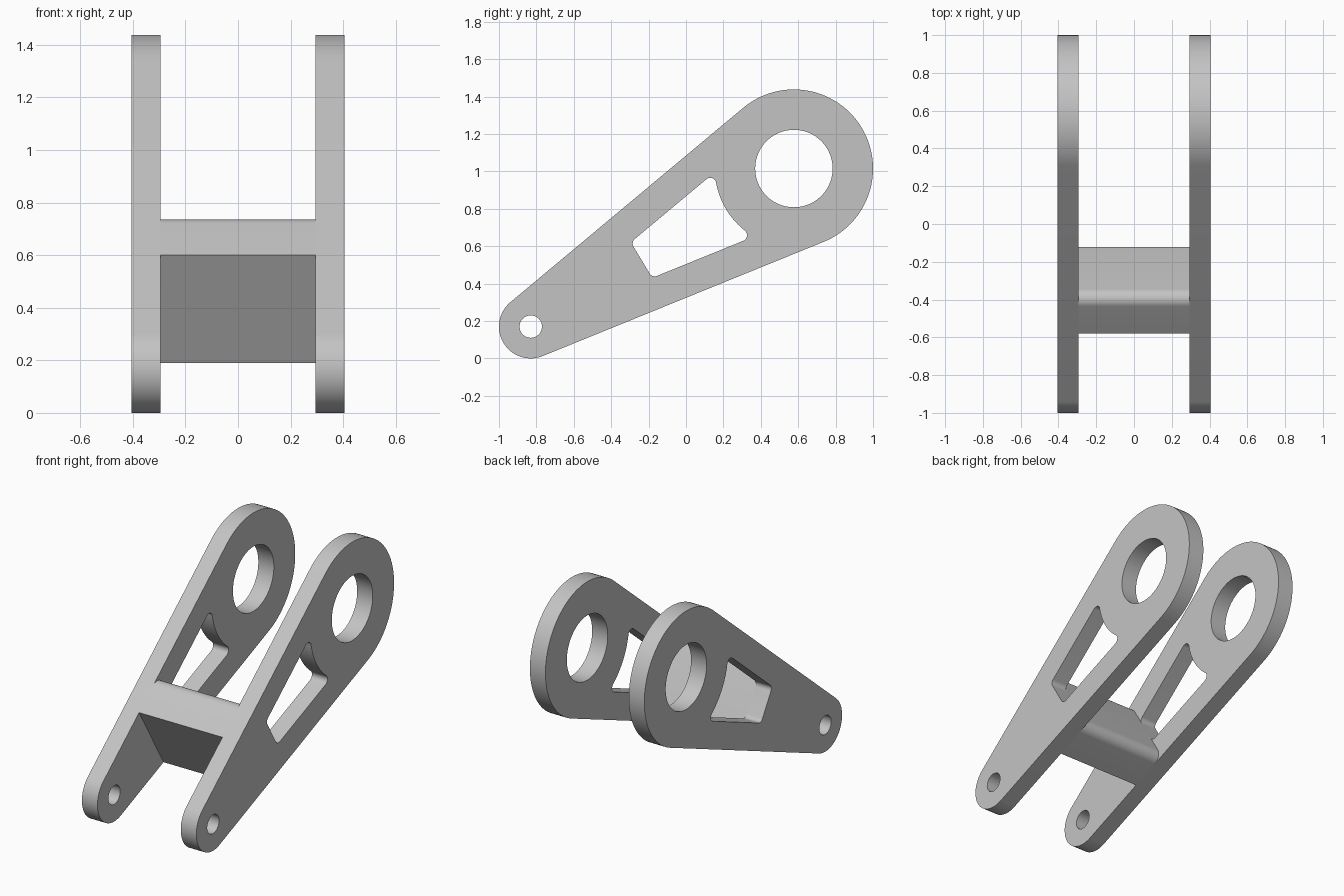
import bpy
from math import pi, cos, sin, atan2, acos, sqrt
from mathutils import Vector

cube = bpy.data.objects.get("Cube")
if cube:
    bpy.data.objects.remove(cube, do_unlink=True)

steel = bpy.data.materials.new("steel grey")
steel.use_nodes = True
GREY = (0.55, 0.55, 0.55, 1)
steel.diffuse_color = GREY
steel.node_tree.nodes["Principled BSDF"].inputs["Base Color"].default_value = GREY

# Side profile layout (y, z): two bosses joined by their outer tangents
SMALL, SMALL_R, PIN_R = Vector((-0.83, 0.17)), 0.17, 0.06
BIG, BIG_R, BORE_R = Vector((0.577, 1.015)), 0.423, 0.207
PLATE_HALF, INNER_X = 0.055, 0.295
RIM, POCKET_R, WEB_R = 0.167, 0.032, 0.06

axis = (BIG - SMALL).normalized()
phi = atan2(axis.y, axis.x)
spread = acos((SMALL_R - BIG_R) / (BIG - SMALL).length)


def unit(a):
    return Vector((cos(a), sin(a)))


def angle(v):
    return atan2(v.y, v.x)


def arc(c, r, a0, a1, n=12):
    """Counter-clockwise arc points, both ends included."""
    sweep = (a1 - a0) % (2 * pi)
    return [c + r * unit(a0 + sweep * i / n) for i in range(n + 1)]


def circle(c, r, n=96):
    return arc(c, r, 0, 2 * pi - 2 * pi / n, n - 1)


def meet(e, f):
    """Crossing point of two lines, each given as (normal, offset)."""
    (n, c), (m, d) = e, f
    det = n.x * m.y - n.y * m.x
    return Vector((c * m.y - d * n.y, n.x * d - m.x * c)) / det


def inset(e, r):
    return e[0], e[1] - r


def corner(e, f, r):
    """Rounded corner between two outward-facing lines."""
    return arc(meet(inset(e, r), inset(f, r)), r, angle(e[0]), angle(f[0]))


def corner_by_boss(e, r):
    """Centre of a round touching a line and the big boss circle."""
    n, k = inset(e, r)
    gap = n.dot(BIG) - k
    along = Vector((-n.y, n.x))
    if along.dot(axis) > 0:
        along = -along
    return BIG - n * gap + along * sqrt((BIG_R + r) ** 2 - gap ** 2)


def slab(name, loops, x, half):
    """Extrude closed side-profile loops across x."""
    curve = bpy.data.curves.new(name, 'CURVE')
    curve.dimensions = '2D'
    curve.fill_mode = 'BOTH'
    curve.extrude = half
    for pts in loops:
        s = curve.splines.new('POLY')
        s.points.add(len(pts) - 1)
        for p, q in zip(s.points, pts):
            p.co = (q.x, q.y, 0, 1)
        s.use_cyclic_u = True
    curve.materials.append(steel)
    ob = bpy.data.objects.new(name, curve)
    bpy.context.collection.objects.link(ob)
    ob.location.x = x
    ob.rotation_euler = (pi / 2, 0, pi / 2)
    bpy.ops.object.select_all(action='DESELECT')
    ob.select_set(True)
    bpy.context.view_layer.objects.active = ob
    bpy.ops.object.convert(target='MESH')
    bpy.ops.object.shade_smooth_by_angle(angle=pi / 6)


# Guide lines: upper and lower tangents, web front and back
up, low = unit(phi + spread), unit(phi - spread)
upper = (up, up.dot(SMALL) + SMALL_R)
lower = (low, low.dot(SMALL) + SMALL_R)
back = (axis, axis.dot(Vector((-0.24, 0.53))))
front = (-axis, 0.254 - back[1])
pocket_left = (-axis, -back[1])
pocket_top, pocket_low = inset(upper, RIM), inset(lower, RIM)

# Side plate outline
outline = (arc(BIG, BIG_R, phi - spread, phi + spread, 64)
           + arc(SMALL, SMALL_R, phi + spread, phi - spread, 40))

# Lightening pocket, curved around the big boss
c_low = corner_by_boss(pocket_low, POCKET_R)
c_top = corner_by_boss(pocket_top, POCKET_R)
boss_edge = arc(BIG, BIG_R, angle(c_top - BIG), angle(c_low - BIG), 24)
pocket = (arc(c_low, POCKET_R, angle(low), angle(BIG - c_low))
          + boss_edge[-2:0:-1]
          + arc(c_top, POCKET_R, angle(BIG - c_top), angle(up))
          + corner(pocket_top, pocket_left, POCKET_R)
          + corner(pocket_left, pocket_low, POCKET_R))

plate = [outline, pocket, circle(BIG, BORE_R), circle(SMALL, PIN_R, 48)]
for side, sign in (("left", 1), ("right", -1)):
    slab(side + "_side_plate", plate, sign * (INNER_X + PLATE_HALF), PLATE_HALF)

# Cross web between the plates, rounded on its rear corners
web = ([meet(front, lower)] + corner(lower, back, WEB_R)
       + corner(back, upper, WEB_R) + [meet(upper, front)])
slab("cross_web", [web], 0, INNER_X)
